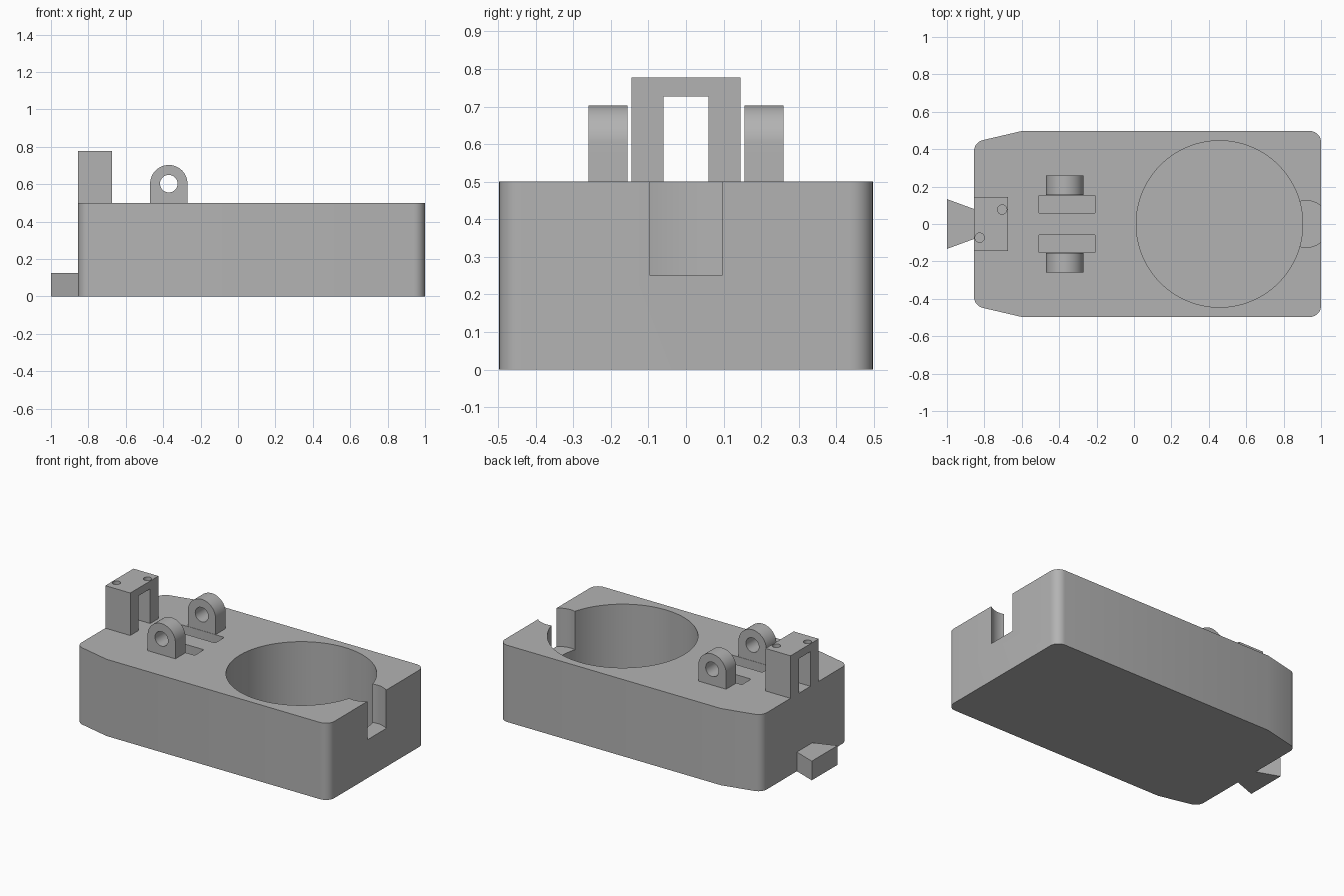
import bpy, bmesh
from math import sin, cos, pi, radians
from mathutils import Matrix, Vector

cube = bpy.data.objects.get("Cube")
if cube:
    bpy.data.objects.remove(cube, do_unlink=True)

grey = bpy.data.materials.new("light grey")
grey.use_nodes = True
grey.diffuse_color = (0.45, 0.45, 0.45, 1)
grey.node_tree.nodes["Principled BSDF"].inputs["Base Color"].default_value = grey.diffuse_color


def prism(name, outline, low, high, axis="Z"):
    """Extrude a 2D outline along Z, or an XZ outline along Y."""
    bm = bmesh.new()
    place = (lambda a, b: (a, b, low)) if axis == "Z" else (lambda a, b: (a, low, b))
    face = bm.faces.new([bm.verts.new(place(a, b)) for a, b in outline])
    step = Vector((0, 0, high - low)) if axis == "Z" else Vector((0, high - low, 0))
    moved = bmesh.ops.extrude_face_region(bm, geom=[face])["geom"]
    bmesh.ops.translate(bm, vec=step, verts=[v for v in moved if isinstance(v, bmesh.types.BMVert)])
    bmesh.ops.recalc_face_normals(bm, faces=bm.faces)
    mesh = bpy.data.meshes.new(name)
    bm.to_mesh(mesh)
    bm.free()
    mesh.materials.append(grey)
    obj = bpy.data.objects.new(name, mesh)
    bpy.context.collection.objects.link(obj)
    return obj


def arc(cx, cy, r, start=0, end=360, n=64):
    full = end - start == 360
    angles = [radians(start + (end - start) * i / n) for i in range(n if full else n + 1)]
    return [(cx + r * cos(a), cy + r * sin(a)) for a in angles]


def rect(x0, x1, y0, y1):
    return [(x0, y0), (x1, y0), (x1, y1), (x0, y1)]


def cut(obj, cutters):
    """Subtract each cutter, bake the result and discard the cutter."""
    bpy.context.view_layer.objects.active = obj
    for cutter in cutters:
        cutter.hide_render = True
        mod = obj.modifiers.new("cut", "BOOLEAN")
        mod.operation, mod.solver, mod.object = "DIFFERENCE", "EXACT", cutter
        bpy.ops.object.modifier_apply(modifier=mod.name)
        bpy.data.objects.remove(cutter, do_unlink=True)


def smooth(obj):
    bpy.ops.object.select_all(action="DESELECT")
    obj.select_set(True)
    bpy.context.view_layer.objects.active = obj
    bpy.ops.object.shade_smooth_by_angle(angle=radians(30))


# Body: rounded at one end, tapered and rounded at the other
half = arc(0.94, 0.437, 0.06, 0, 90, 10) + [(-0.6, 0.497)] + arc(-0.795, 0.39, 0.06, 103, 180, 10)
body = prism("body", half + [(x, -y) for x, y in reversed(half)], 0, 0.5)

# Round pocket, end notch and two slots
cuts = [prism("pocket_cutter", arc(0.457, 0, 0.445, n=128), 0.05, 0.6),
        prism("notch_cutter", arc(0.92, 0, 0.125), 0.25, 0.6)]
for side in (-1, 1):
    y0, y1 = sorted((side * 0.058, side * 0.153))
    r = 0.008
    slot = [p for cx, cy, a in ((-0.205 - r, y1 - r, 0), (-0.51 + r, y1 - r, 90),
                                (-0.51 + r, y0 + r, 180), (-0.205 - r, y0 + r, 270))
            for p in arc(cx, cy, r, a, a + 90, 4)]
    cuts.append(prism("slot_cutter", slot, 0.4, 0.6))
cut(body, cuts)
smooth(body)

# Pivot lugs with axle holes
for name, side in (("back_lug", 1), ("front_lug", -1)):
    y0, y1 = sorted((side * 0.155, side * 0.259))
    lug = prism(name, arc(-0.37, 0.603, 0.1, 0, 180, 32) + [(-0.47, 0.5), (-0.27, 0.5)], y0, y1, "Y")
    cut(lug, [prism("axle_cutter", arc(-0.37, 0.603, 0.047, n=32), y0 - 0.1, y1 + 0.1, "Y")])
    smooth(lug)

# Arch block with two screw holes in its top
arch = prism("arch_block", rect(-0.855, -0.675, -0.145, 0.145), 0.5, 0.777)
cut(arch, [prism("opening_cutter", rect(-0.9, -0.6, -0.06, 0.06), 0.4, 0.726)]
    + [prism("screw_cutter", arc(x, y, 0.025, n=24), 0.735, 0.9)
       for x, y in ((-0.705, 0.077), (-0.825, -0.073))])
smooth(arch)

# Dovetail tab at the tapered end
prism("dovetail_tab", [(-1, -0.133), (-0.855, -0.08), (-0.855, 0.08), (-1, 0.133)], 0, 0.125)
